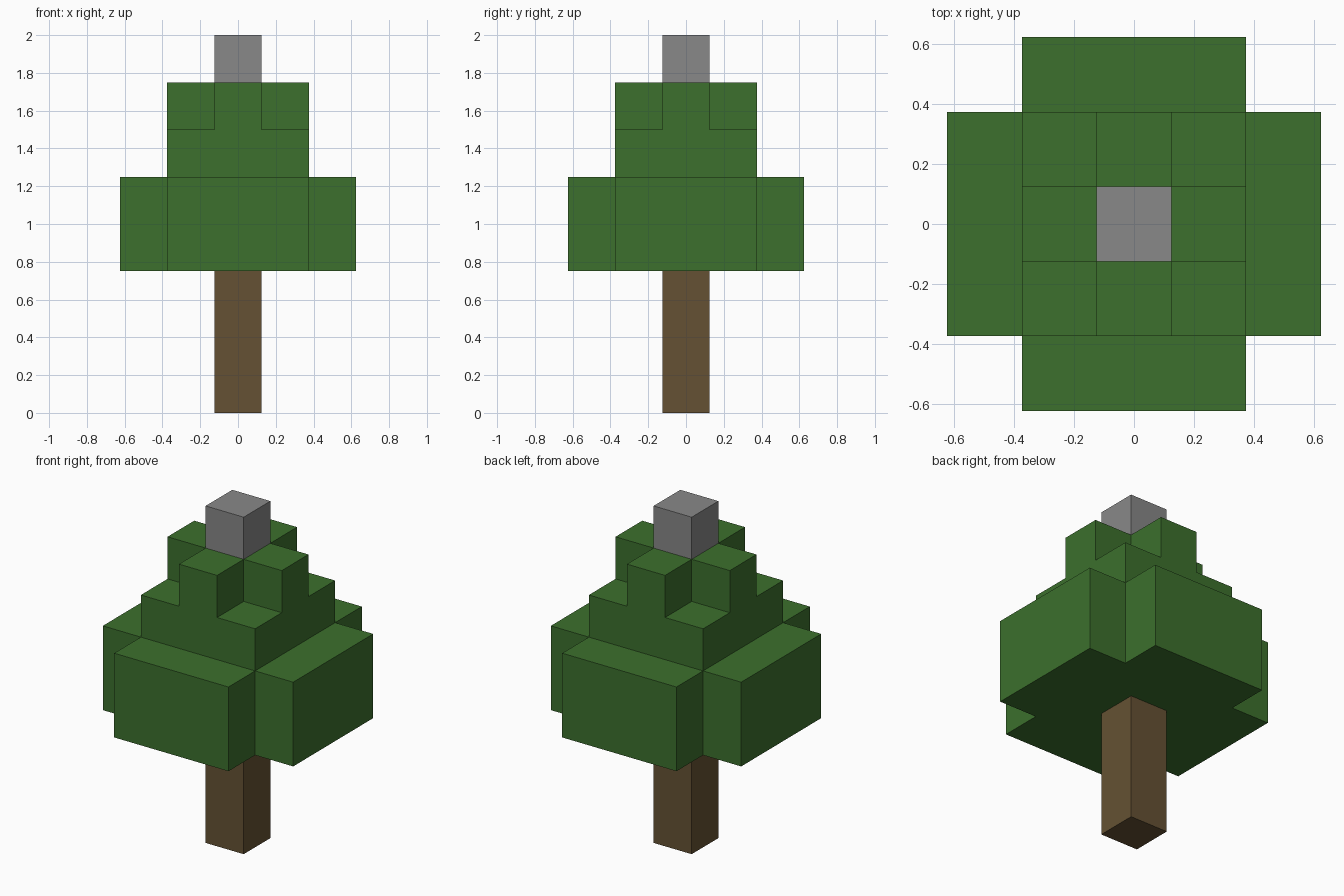
import bpy
import bmesh
from mathutils import Matrix, Vector

cube = bpy.data.objects.get("Cube")
if cube:
    bpy.data.objects.remove(cube, do_unlink=True)

U = 0.25  # block size


def make_material(name, rgb):
    mat = bpy.data.materials.new(name)
    mat.use_nodes = True
    colour = (*rgb, 1.0)
    mat.diffuse_color = colour
    bsdf = next(n for n in mat.node_tree.nodes if n.type == 'BSDF_PRINCIPLED')
    bsdf.inputs["Base Color"].default_value = colour
    return mat


leaf = make_material("leaf green", (0.045, 0.162, 0.026))
bark = make_material("bark brown", (0.130, 0.083, 0.033))
stone = make_material("stone grey", (0.246, 0.246, 0.246))


def square(half):
    return [(half, -half), (half, half), (-half, half), (-half, -half)]


def cross(reach, arm):
    """Plus-shaped outline made by turning one arm through four quarters."""
    points = []
    for quarter in range(4):
        turn = Matrix.Rotation(quarter * 1.5707963, 2)
        for p in ((reach, -arm), (reach, arm), (arm, arm)):
            points.append(turn @ Vector(p))
    return points


def prism(name, outline, bottom, top, mat):
    bm = bmesh.new()
    base = bm.faces.new([bm.verts.new((p[0], p[1], bottom)) for p in outline])
    grown = bmesh.ops.extrude_face_region(bm, geom=[base], use_keep_orig=True)
    moved = [v for v in grown["geom"] if isinstance(v, bmesh.types.BMVert)]
    bmesh.ops.translate(bm, verts=moved, vec=(0, 0, top - bottom))
    bmesh.ops.recalc_face_normals(bm, faces=bm.faces)
    mesh = bpy.data.meshes.new(name)
    bm.to_mesh(mesh)
    bm.free()
    mesh.materials.append(mat)
    obj = bpy.data.objects.new(name, mesh)
    bpy.context.collection.objects.link(obj)
    return obj


# Trunk, three foliage tiers and the block on top
prism("trunk", square(U / 2), 0, 3 * U, bark)
prism("lower_foliage", cross(2.5 * U, 1.5 * U), 3 * U, 5 * U, leaf)
prism("middle_foliage", square(1.5 * U), 5 * U, 6 * U, leaf)
prism("upper_foliage", cross(1.5 * U, U / 2), 6 * U, 7 * U, leaf)
prism("top_block", square(U / 2), 7 * U, 8 * U, stone)
